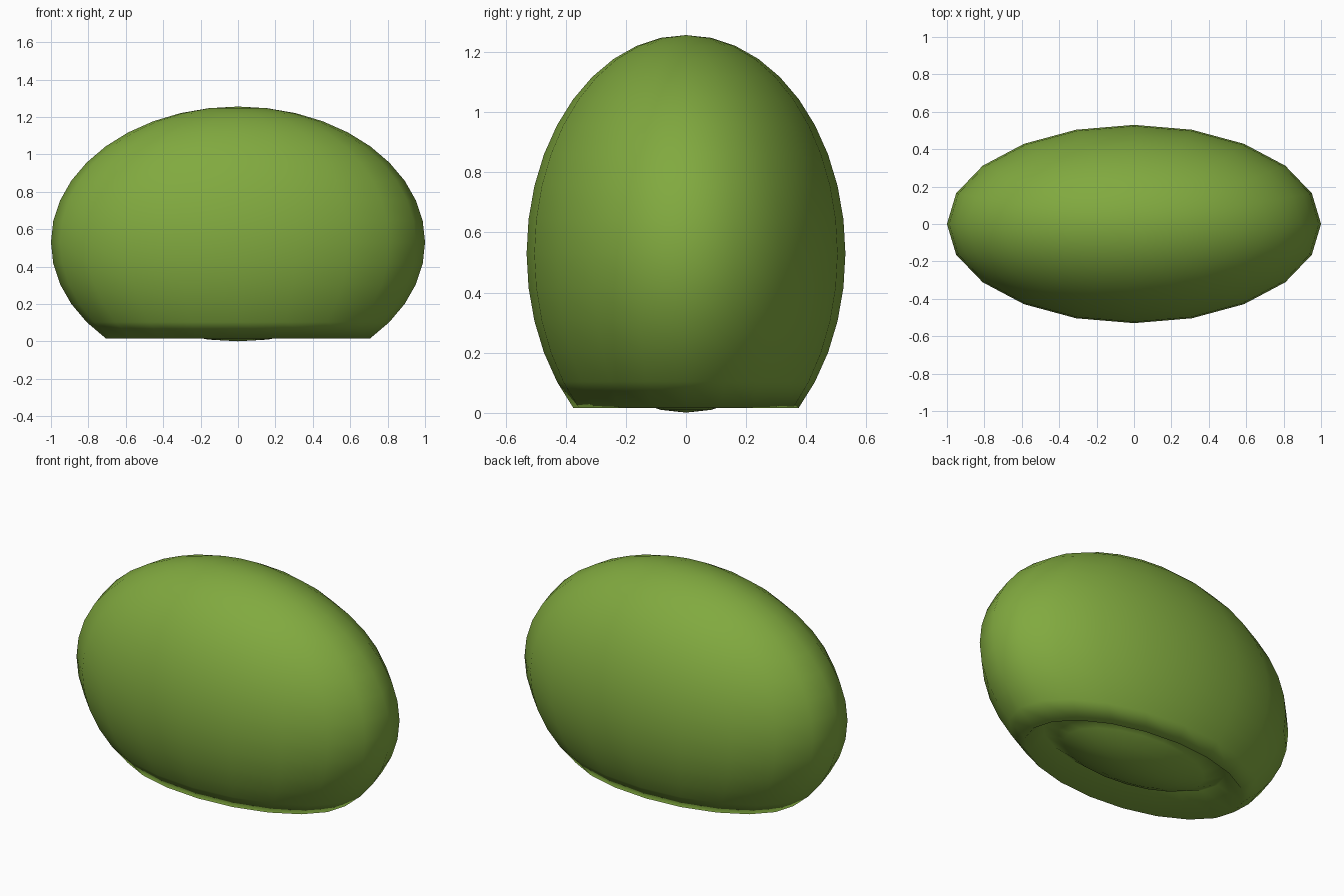
import bpy, bmesh

if "Cube" in bpy.data.objects:
    bpy.data.objects.remove(bpy.data.objects["Cube"])

# Squashed 20 x 20 sphere forms the body
bm = bmesh.new()
bmesh.ops.create_uvsphere(bm, u_segments=20, v_segments=20, radius=1.0)

# Underside cap is pushed up into the body, leaving a rim and a groove
for v in bm.verts:
    lift = 0.197 if v.co.z < -0.75 else 0.0
    v.co.x *= 1.0
    v.co.y *= 0.53
    v.co.z = 0.53 + 0.726 * v.co.z + lift

for f in bm.faces:
    f.smooth = True

mesh = bpy.data.meshes.new("rounded_body")
bm.to_mesh(mesh)
bm.free()
body = bpy.data.objects.new("rounded_body", mesh)
bpy.context.collection.objects.link(body)

# Leaf green
mat = bpy.data.materials.new("leaf_green")
mat.diffuse_color = (0.22, 0.40, 0.05, 1.0)
mat.use_nodes = True
mat.node_tree.nodes["Principled BSDF"].inputs["Base Color"].default_value = mat.diffuse_color
mesh.materials.append(mat)
